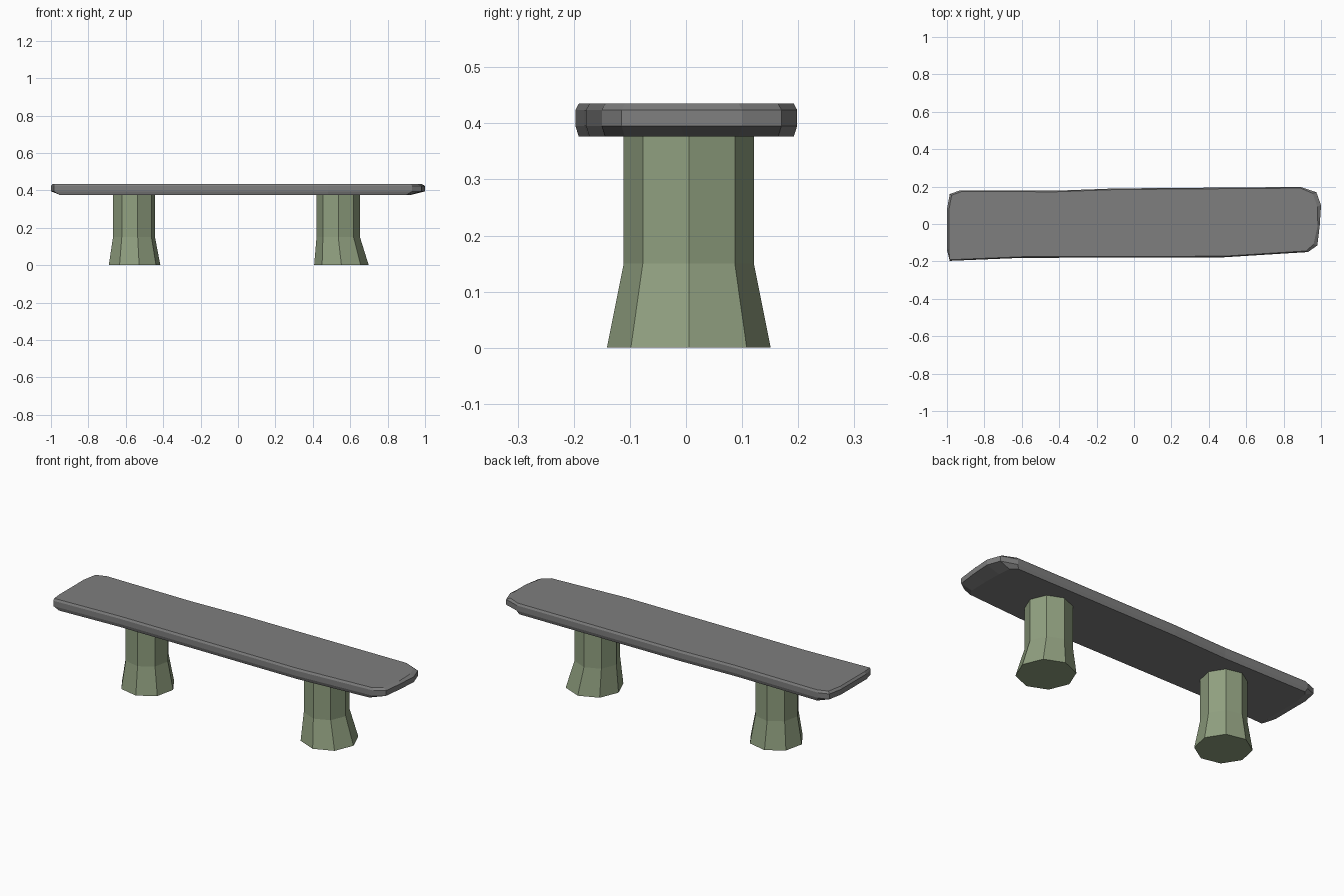
import bpy, bmesh, math

if "Cube" in bpy.data.objects:
    bpy.data.objects.remove(bpy.data.objects["Cube"])


def material(name, rgb):
    m = bpy.data.materials.new(name)
    m.diffuse_color = (*rgb, 1)
    m.use_nodes = True
    m.node_tree.nodes["Principled BSDF"].inputs["Base Color"].default_value = m.diffuse_color
    return m


def loft(name, rings, mat):
    """Skin a stack of equal-length point rings and cap both ends, flat shaded."""
    bm = bmesh.new()
    loops = [[bm.verts.new(p) for p in ring] for ring in rings]
    n = len(loops[0])
    for a, b in zip(loops, loops[1:]):
        for i in range(n):
            j = (i + 1) % n
            bm.faces.new((a[i], a[j], b[j], b[i]))
    bm.faces.new(loops[0][::-1])
    bm.faces.new(loops[-1])
    bmesh.ops.recalc_face_normals(bm, faces=bm.faces)
    mesh = bpy.data.meshes.new(name)
    bm.to_mesh(mesh)
    bm.free()
    mesh.materials.append(mat)
    ob = bpy.data.objects.new(name, mesh)
    bpy.context.collection.objects.link(ob)
    return ob


stone = material("grey stone", (0.21, 0.21, 0.21))
moss = material("mossy green stone", (0.28, 0.35, 0.215))

# Seat slab: worn outline as (x, y, end inset at top, end inset at bottom)
outline = [
    (-0.985, -0.197, 0.00, 0.03), (-0.60, -0.181, 0, 0), (0.48, -0.178, 0, 0),
    (0.93, -0.150, 0.01, 0.03), (0.98, -0.115, 0.02, 0.06), (0.993, -0.01, 0.01, 0.07),
    (1.0, 0.10, 0.02, 0.08), (0.975, 0.17, 0.02, 0.06), (0.89, 0.198, 0, 0.01),
    (-0.10, 0.190, 0, 0), (-0.42, 0.178, 0, 0), (-0.93, 0.180, 0.01, 0.01),
    (-0.985, 0.16, 0.01, 0.05), (-1.0, 0.08, 0.01, 0.05), (-1.0, -0.14, 0.01, 0.05),
]


def slab_ring(z, top=0.0, bottom=0.0, side=0.0):
    return [(x - math.copysign(top * t + bottom * b, x), y - math.copysign(side, y), z)
            for x, y, t, b in outline]


loft("seat_slab", [
    slab_ring(0.376, bottom=1, side=0.006),
    slab_ring(0.395),
    slab_ring(0.424),
    slab_ring(0.435, top=1, side=0.006),
], stone)


# Legs: octagonal posts with a flared foot, as (z, centre x, radius)
def leg(name, levels, turn):
    angles = [math.radians(turn + 45 * i) for i in range(8)]
    loft(name, [[(cx + r * math.cos(a), 0.005 + r * math.sin(a), z) for a in angles]
                for z, cx, r in levels], moss)


leg("left_leg", [(0, -0.553, 0.14), (0.15, -0.556, 0.114), (0.385, -0.556, 0.114)], 10)
leg("right_leg", [(0, 0.553, 0.146), (0.15, 0.536, 0.116), (0.385, 0.536, 0.116)], 0)
